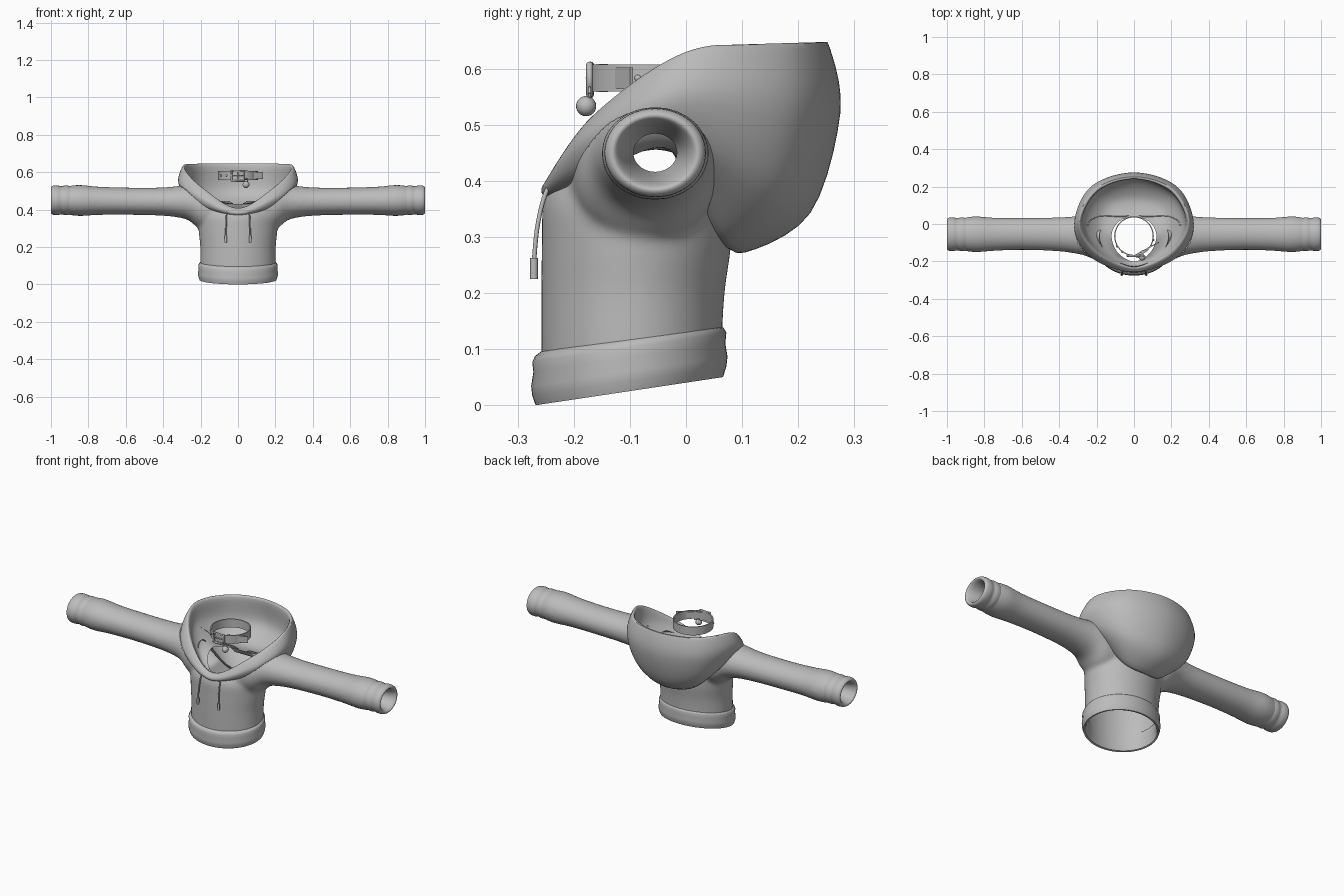
import bpy, bmesh, math
from mathutils import Vector
from mathutils.bvhtree import BVHTree

if "Cube" in bpy.data.objects:
    bpy.data.objects.remove(bpy.data.objects["Cube"])

grey = bpy.data.materials.new("grey_cloth")
grey.diffuse_color = (0.5, 0.5, 0.5, 1)
grey.use_nodes = True
grey.node_tree.nodes["Principled BSDF"].inputs["Base Color"].default_value = grey.diffuse_color


def smooth(ob, angle=40):
    bpy.ops.object.select_all(action='DESELECT')
    ob.select_set(True)
    bpy.context.view_layer.objects.active = ob
    bpy.ops.object.shade_smooth_by_angle(angle=math.radians(angle))


def finish(name, bm, angle=40):
    bmesh.ops.recalc_face_normals(bm, faces=bm.faces)
    me = bpy.data.meshes.new(name)
    bm.to_mesh(me)
    bm.free()
    ob = bpy.data.objects.new(name, me)
    bpy.context.collection.objects.link(ob)
    me.materials.append(grey)
    smooth(ob, angle)
    return ob


def spline(pts, n, closed=False):
    """Smooth curve through the points, n steps per span."""
    p = [Vector(q) for q in pts]
    m = len(p)
    at = (lambda i: p[i % m]) if closed else (lambda i: p[min(max(i, 0), m - 1)])
    out = []
    for i in range(m if closed else m - 1):
        a, b, c, d = at(i - 1), at(i), at(i + 1), at(i + 2)
        for k in range(n):
            t = k / n
            out.append(0.5 * (2 * b + (c - a) * t + (2 * a - 5 * b + 4 * c - d) * t * t
                              + (3 * b - a - 3 * c + d) * t ** 3))
    return out if closed else out + [p[-1]]


def loft(rings, caps=False):
    """Join closed rings of equal length into a skin."""
    bm = bmesh.new()
    vs = [[bm.verts.new(v) for v in r] for r in rings]
    n = len(vs[0])
    for a, b in zip(vs, vs[1:]):
        for i in range(n):
            bm.faces.new((a[i], a[(i + 1) % n], b[(i + 1) % n], b[i]))
    if caps:
        bm.faces.new(vs[0])
        bm.faces.new(vs[-1])
    return bm


def circle(n):
    return [(math.cos(2 * math.pi * i / n), math.sin(2 * math.pi * i / n)) for i in range(n)]


def x_ring(x, cy, cz, ry, rz, n=48):
    return [(x, cy + ry * c, cz + rz * s) for c, s in circle(n)]


def tube(name, pts, r):
    """Round cord along a path."""
    cu = bpy.data.curves.new(name, 'CURVE')
    cu.dimensions = '3D'
    cu.bevel_depth, cu.bevel_resolution, cu.use_fill_caps = r, 2, True
    sp = cu.splines.new('POLY')
    sp.points.add(len(pts) - 1)
    for q, p in zip(sp.points, pts):
        q.co = (*p, 1)
    cu.materials.append(grey)
    ob = bpy.data.objects.new(name, cu)
    bpy.context.collection.objects.link(ob)


# Hood: sections from the neck over the rim to the underside, front to back
front = [(0, -.2, .37), (0, -.212, .38), (0, -.222, .392), (0, -.233, .408),
         (0, -.247, .4), (0, -.256, .39), (0, -.257, .378), (0, -.245, .37)]
front_side = [(.085, -.155, .42), (.13, -.155, .435), (.17, -.15, .475), (.187, -.16, .515),
              (.207, -.172, .508), (.228, -.18, .475), (.21, -.175, .43), (.175, -.16, .41)]
side = [(.12, -.065, .455), (.19, -.03, .465), (.262, 0, .53), (.283, 0, .618),
        (.3, 0, .622), (.32, -.01, .55), (.285, -.02, .475), (.23, -.03, .455)]
back_side = [(.085, .01, .44), (.14, .1, .43), (.195, .165, .5), (.195, .175, .632),
             (.212, .187, .635), (.233, .197, .53), (.2, .16, .385), (.125, .07, .305)]
back = [(0, .04, .43), (0, .14, .42), (0, .24, .5), (0, .24, .634),
        (0, .256, .638), (0, .275, .52), (0, .222, .343), (0, .105, .272)]
flip = lambda prof: [(-x, y, z) for x, y, z in prof]
sections = [front, front_side, side, back_side, back, flip(back_side), flip(side), flip(front_side)]
# the underside is tucked in towards the body
sections = [s + [(s[-1][0] * .8, s[-1][1] * .85 - .025, s[-1][2] + .025)] for s in sections]
fine = [spline(s, 5) for s in sections]
hood_rings = [spline([s[j] for s in fine], 12, True) for j in range(len(fine[0]))]
for ring in hood_rings:
    for p in ring:
        p.z = min(p.z, .64 + .03 * p.y)
hood = finish("hood", loft(hood_rings), 50)
hood_tree = BVHTree.FromPolygons([v.co.copy() for v in hood.data.vertices],
                                 [tuple(p.vertices) for p in hood.data.polygons])

# Torso and sleeves: blended into one skin (z, half width, front y, back y)
torso = spline([(-.04, .198, -.257, .063), (.1, .202, -.258, .064), (.2, .202, -.258, .069),
                (.29, .21, -.257, .081), (.37, .205, -.252, .079), (.43, .15, -.21, .04)], 4)
rings = [[(rx * c, (f + b) / 2 + (b - f) / 2 * s, z) for c, s in circle(48)]
         for z, rx, f, b in torso]
body = finish("body", loft(rings, True))
arm = spline([(.1, -.08, .395, .13, .125), (.2, -.07, .413, .124, .12), (.26, -.06, .437, .11, .097),
              (.32, -.058, .442, .099, .084), (.42, -.055, .443, .09, .075), (.6, -.053, .445, .086, .073),
              (.75, -.055, .447, .089, .076), (.86, -.055, .449, .096, .083), (.96, -.055, .449, .075, .066)], 4)
arm = [x_ring(-p[0], *p[1:]) for p in reversed(arm)] + [x_ring(*p) for p in arm]
sleeves = finish("sleeve_helper", loft(arm, True))
sleeves.hide_render = True
bpy.context.view_layer.objects.active = body
union = body.modifiers.new("union", 'BOOLEAN')
union.operation, union.object, union.solver = 'UNION', sleeves, 'EXACT'
remesh = body.modifiers.new("remesh", 'REMESH')
remesh.mode, remesh.voxel_size = 'VOXEL', .008
relax = body.modifiers.new("relax", 'SMOOTH')
relax.factor, relax.iterations = .5, 20
for m in ("union", "remesh", "relax"):
    bpy.ops.object.modifier_apply(modifier=m)
bpy.data.objects.remove(sleeves)

# Open the body at the neck, hem and wrists; its cut edge stays hidden in the hood
bm = bmesh.new()
bm.from_mesh(body.data)


def unwanted(p):
    if p.z < .25:
        return False
    if math.hypot(p.x / .125, (p.y + .08) / .125) < 1:
        return True
    dist = hood_tree.ray_cast(p, Vector((0, 0, -1)))[3]
    return dist is not None and dist > .015


bmesh.ops.delete(bm, geom=[v for v in bm.verts if unwanted(v.co)], context='VERTS')
for co, no in (((0, -.275, .06), (0, .15, -1)), ((.91, 0, 0), (1, 0, 0)), ((-.91, 0, 0), (-1, 0, 0))):
    bmesh.ops.bisect_plane(bm, geom=bm.verts[:] + bm.edges[:] + bm.faces[:],
                           plane_co=co, plane_no=no, clear_outer=True)
bm.to_mesh(body.data)
bm.free()
body.data.materials.clear()
body.data.materials.append(grey)
smooth(body, 60)

# Hem band: (outset, height), sheared so the back sits higher
hem = [(-.014, .094), (-.004, .088), (.001, .078), (-.001, .06), (.003, .035), (.001, .018),
       (-.005, 0), (-.014, .002), (-.02, .03), (-.018, .094)]
rings = [[((.211 + o) * c, -.101 + (.172 + o) * s, h + .15 * (.167 + (.172 + o) * s))
          for c, s in circle(64)] for o, h in hem]
finish("hem_band", loft(rings))

# Cuffs: ribbed outside, funnel inside
cuff = spline([(.893, .072), (.902, .077), (.925, .079), (.945, .075), (.965, .079), (.988, .078),
               (.999, .071), (.998, .062), (.975, .052), (.93, .042), (.87, .034)], 3)
for name, sx in (("cuff_right", 1), ("cuff_left", -1)):
    finish(name, loft([x_ring(sx * x, -.055, .45, r * 1.14, r) for x, r in cuff]), 60)

# Drawstrings with tips
for name, sx in (("right", 1), ("left", -1)):
    tube("drawstring_" + name, spline([(sx * .06, -.243, .395), (sx * .062, -.256, .36),
                                       (sx * .064, -.266, .31), (sx * .065, -.271, .255)], 5), .004)
    tube("drawstring_tip_" + name, [(sx * .065, -.271, .262), (sx * .066, -.271, .225)], .007)

# Neck collar: strap ring, loose strap end, buckle, keeper, studs, bell
band = [(.1, -.024), (.106, -.024), (.106, .024), (.1, .024), (.1, -.024)]
finish("collar_strap", loft([[(r * c, -.065 + r * s, .583 + h) for c, s in circle(40)]
                             for r, h in band]), 30)


def box(name, loc, size, turn=0):
    bm = bmesh.new()
    bmesh.ops.create_cube(bm, size=1)
    for v in bm.verts:
        v.co = Vector(a * b for a, b in zip(v.co, size))
    ob = finish(name, bm, 30)
    ob.location, ob.rotation_euler.z = loc, turn


turn = math.atan2(.075, .135)
box("strap_end", (.065, -.135, .583), (.155, .006, .038), turn)
tube("buckle", [(-.035, -.17, .553), (.03, -.172, .553), (.03, -.172, .608), (-.035, -.17, .608),
                (-.035, -.17, .553)], .006)
tube("buckle_pin", [(-.033, -.172, .583), (.03, -.176, .583)], .003)
box("strap_keeper", (.045, -.15, .583), (.012, .018, .05), turn)


def ball(name, loc, r):
    bm = bmesh.new()
    bmesh.ops.create_uvsphere(bm, u_segments=20, v_segments=12, radius=r)
    finish(name, bm).location = loc


for i, a in enumerate((-2.6, -2.2, -.5, -.2)):
    ball(f"stud_{i + 1}", (.105 * math.cos(a), -.065 + .105 * math.sin(a), .583), .006)
ball("bell", (.043, -.178, .533), .018)
tube("bell_ring", [(.043 + .009 * c, -.172, .556 + .009 * s) for c, s in circle(16)] + [(.052, -.172, .556)], .003)
